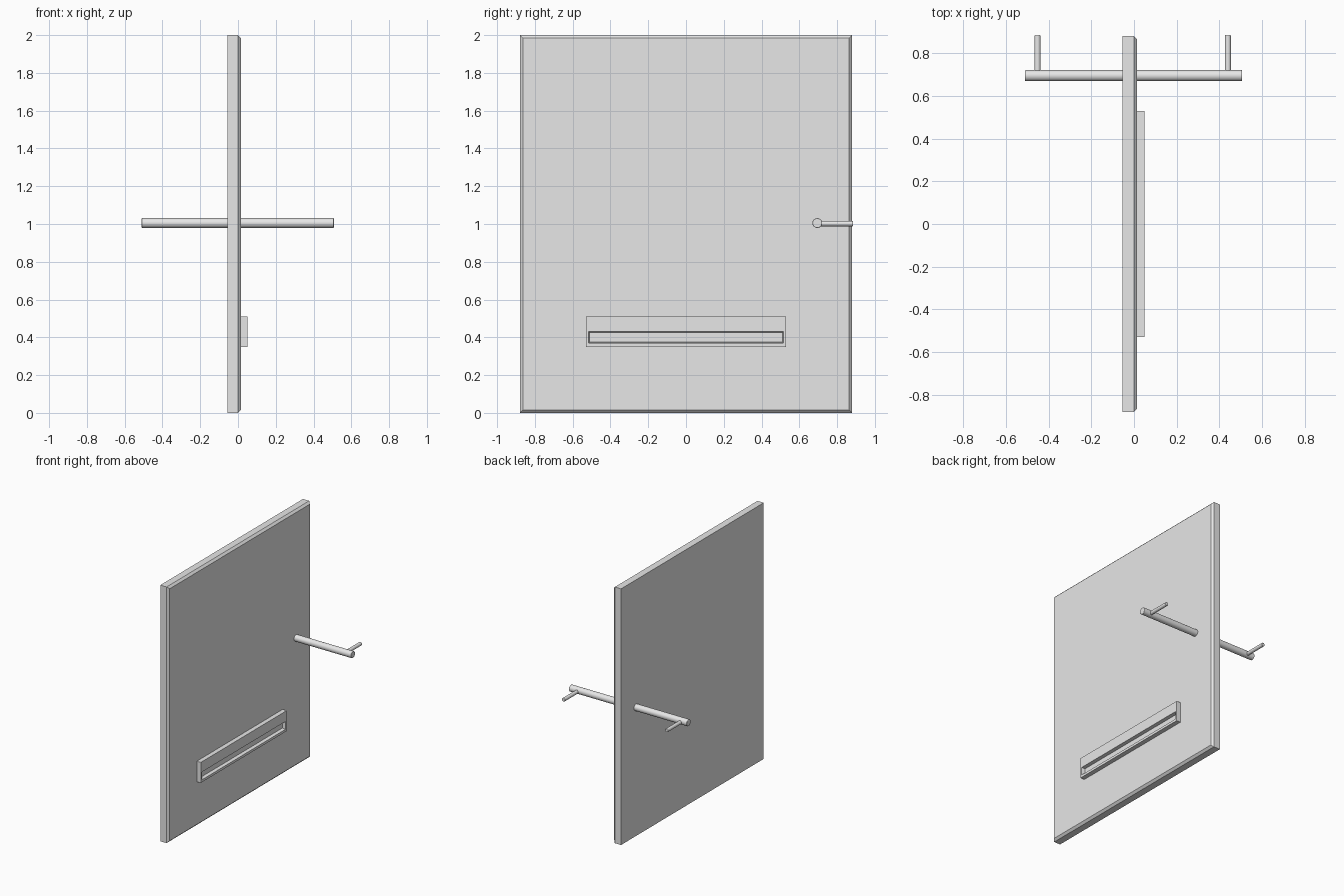
import bpy, bmesh, math
from mathutils import Vector

cube = bpy.data.objects.get("Cube")
if cube:
    bpy.data.objects.remove(cube, do_unlink=True)

# Single plain grey
grey = bpy.data.materials.new("light grey")
grey.use_nodes = True
grey.diffuse_color = (0.8, 0.8, 0.8, 1)
grey.node_tree.nodes["Principled BSDF"].inputs["Base Color"].default_value = (0.8, 0.8, 0.8, 1)


def finish(name, bm):
    bmesh.ops.recalc_face_normals(bm, faces=bm.faces)
    mesh = bpy.data.meshes.new(name)
    bm.to_mesh(mesh)
    bm.free()
    mesh.materials.append(grey)
    obj = bpy.data.objects.new(name, mesh)
    bpy.context.collection.objects.link(obj)
    return obj


def box(low, high):
    bm = bmesh.new()
    bmesh.ops.create_cube(bm, size=1)
    low, high = Vector(low), Vector(high)
    for v in bm.verts:
        v.co = (low + high) / 2 + v.co * (high - low)
    return bm


def rod(name, start, end, radius):
    start, end = Vector(start), Vector(end)
    bpy.ops.mesh.primitive_cylinder_add(vertices=32, radius=radius,
                                        depth=(end - start).length,
                                        location=(start + end) / 2)
    obj = bpy.context.object
    obj.name = name
    obj.rotation_euler = (end - start).to_track_quat('Z', 'Y').to_euler()
    obj.data.materials.append(grey)
    edge = obj.modifiers.new("soft rim", 'BEVEL')
    edge.width = 0.003
    edge.segments = 2
    bpy.ops.object.shade_smooth_by_angle(angle=math.radians(40))


# Door panel, chamfered around its +x face
bm = box((-0.055, -0.88, 0), (0.015, 0.88, 2))
rim = [e for e in bm.edges if all(v.co.x > 0 for v in e.verts)]
bmesh.ops.bevel(bm, geom=rim, offset=0.016, segments=1, affect='EDGES')
finish("door_panel", bm)

# Letter plate with a long tapered slot sunk into its lower half
plate = finish("letter_plate", box((0.01, -0.53, 0.35), (0.05, 0.53, 0.51)))
bm = box((0.025, -0.518, 0.367), (0.06, 0.518, 0.432))
for v in bm.verts:
    if v.co.x < 0.03:
        v.co.y -= math.copysign(0.007, v.co.y)
        v.co.z += 0.007 if v.co.z < 0.4 else -0.007
cutter = finish("slot_cutter", bm)
cutter.hide_render = True
cutter.hide_viewport = True
cut = plate.modifiers.new("slot", 'BOOLEAN')
cut.object = cutter
cut.operation = 'DIFFERENCE'
cut.solver = 'EXACT'

# Handle spindle through the door and a lever on each side
rod("handle_spindle", (-0.51, 0.695, 1.005), (0.507, 0.695, 1.005), 0.026)
for side, x in (("right", -0.452), ("left", 0.44)):
    rod(side + "_lever", (x, 0.7, 1.002), (x, 0.885, 1.002), 0.014)
